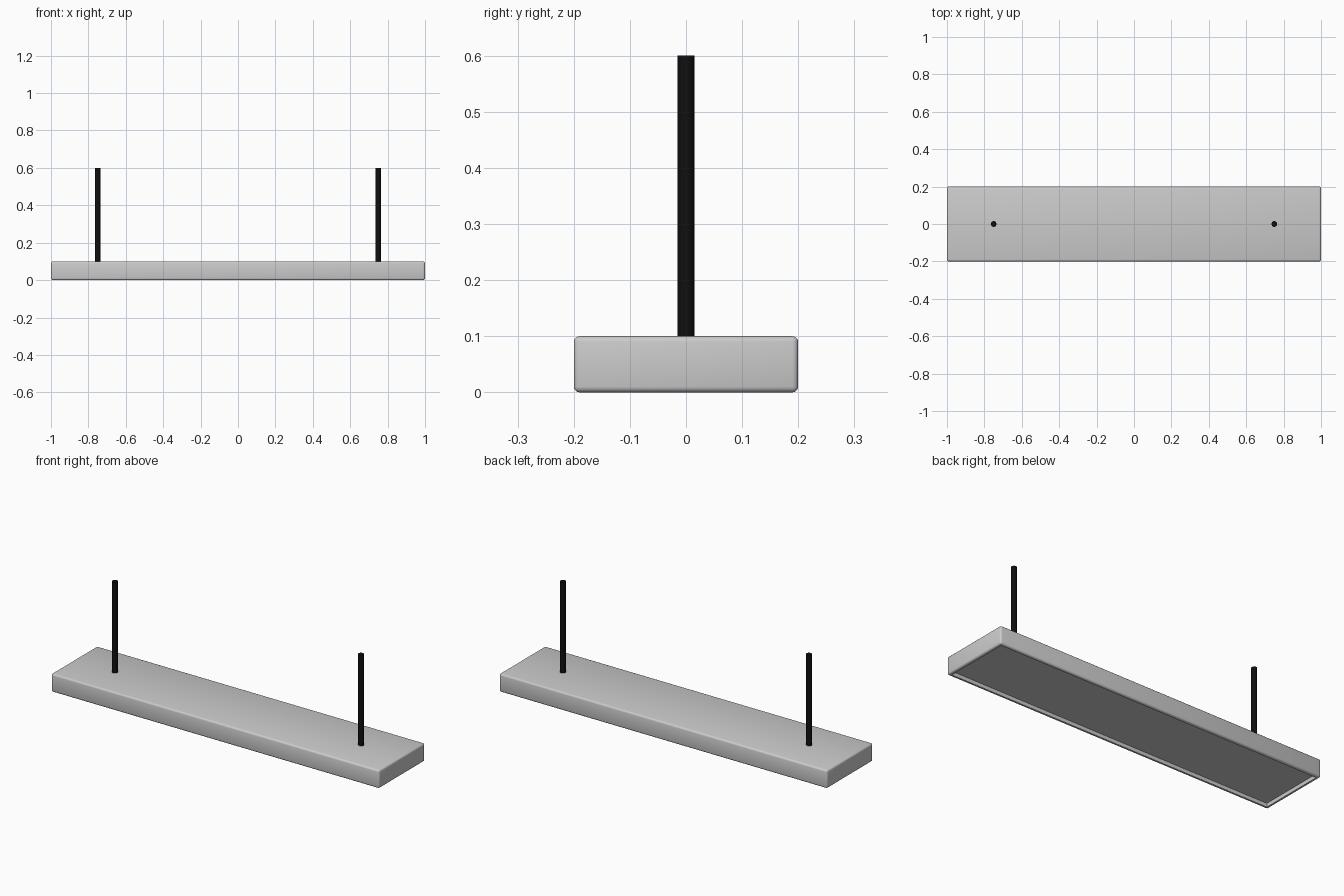
import bpy, bmesh

if "Cube" in bpy.data.objects:
    bpy.data.objects.remove(bpy.data.objects["Cube"])

L, W, H = 2.0, 0.4, 0.1
RIM, DEPTH, BEVEL = 0.02, 0.02, 0.01

# Housing: box with a recess in the underside and softly rounded outer edges
bm = bmesh.new()
bmesh.ops.create_cube(bm, size=1.0)
bmesh.ops.scale(bm, vec=(L, W, H), verts=bm.verts)
bmesh.ops.translate(bm, vec=(0, 0, H / 2), verts=bm.verts)
bmesh.ops.bevel(bm, geom=bm.edges[:], offset=BEVEL, segments=3,
                profile=0.5, affect='EDGES')
bm.normal_update()
under = min(bm.faces, key=lambda f: f.calc_center_median().z)
bmesh.ops.inset_region(bm, faces=[under], thickness=RIM - BEVEL)
res = bmesh.ops.extrude_face_region(bm, geom=[under])
verts = [v for v in res["geom"] if isinstance(v, bmesh.types.BMVert)]
bmesh.ops.translate(bm, vec=(0, 0, DEPTH), verts=verts)
if under.is_valid:
    bm.faces.remove(under)
bmesh.ops.recalc_face_normals(bm, faces=bm.faces)
mesh = bpy.data.meshes.new("lamp_housing")
bm.to_mesh(mesh)
bm.free()
housing = bpy.data.objects.new("lamp_housing", mesh)
bpy.context.collection.objects.link(housing)
bpy.context.view_layer.objects.active = housing
housing.select_set(True)
bpy.ops.object.shade_smooth_by_angle(angle=0.7)

# Black suspension rods
black = bpy.data.materials.new("black")
black.diffuse_color = (0.005, 0.005, 0.005, 1)
black.use_nodes = True
black.node_tree.nodes["Principled BSDF"].inputs["Base Color"].default_value = black.diffuse_color
for side, x in (("left", -0.75), ("right", 0.75)):
    bpy.ops.mesh.primitive_cylinder_add(vertices=32, radius=0.015, depth=0.5,
                                        location=(x, 0, 0.35))
    rod = bpy.context.object
    rod.name = side + "_suspension_rod"
    rod.data.materials.append(black)
    bpy.ops.object.shade_smooth_by_angle(angle=0.7)
